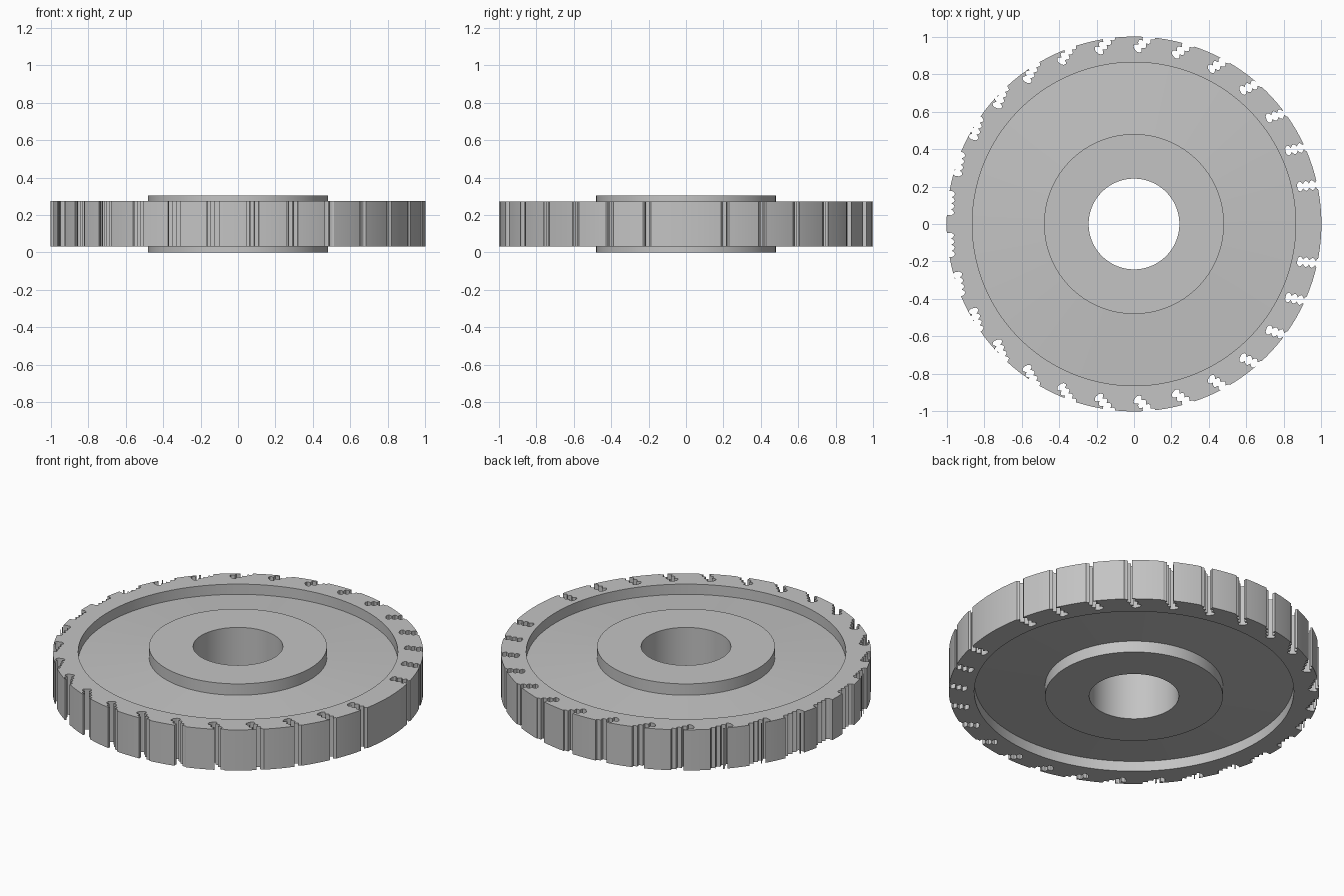
import bpy, bmesh, math
from mathutils import Matrix

if "Cube" in bpy.data.objects:
    bpy.data.objects.remove(bpy.data.objects["Cube"], do_unlink=True)

grey = bpy.data.materials.new("steel grey")
grey.use_nodes = True
colour = (0.55, 0.55, 0.55, 1)
grey.diffuse_color = colour
grey.node_tree.nodes["Principled BSDF"].inputs["Base Color"].default_value = colour


def make_object(name, bm):
    bmesh.ops.recalc_face_normals(bm, faces=bm.faces)
    mesh = bpy.data.meshes.new(name)
    bm.to_mesh(mesh)
    bm.free()
    mesh.materials.append(grey)
    obj = bpy.data.objects.new(name, mesh)
    bpy.context.collection.objects.link(obj)
    return obj


# Wheel: bore, raised hub, slightly tapered web and thick rim, as one turned profile
MID = 0.1525
half = [(0.242, 0.1525), (0.48, 0.1525), (0.48, 0.085), (0.863, 0.06),
        (0.863, 0.121), (1.0, 0.121)]
profile = [(r, MID + h) for r, h in half] + [(r, MID - h) for r, h in reversed(half)]
bm = bmesh.new()
ring = [bm.verts.new((r, 0, z)) for r, z in profile]
edges = [bm.edges.new((a, b)) for a, b in zip(ring, ring[1:] + ring[:1])]
bmesh.ops.spin(bm, geom=ring + edges, axis=(0, 0, 1), cent=(0, 0, 0),
               steps=144, angle=math.tau, use_merge=True)
bmesh.ops.remove_doubles(bm, verts=bm.verts, dist=0.0001)
wheel = make_object("slotted_wheel", bm)

# Fir-tree slot outline: rounded lobes with narrow necks between them
side = [(-0.06, 0.012)]
for lobe in range(4):
    x = -0.045 + lobe * 0.033
    side += [(x - 0.009, 0.022), (x, 0.027), (x + 0.008, 0.022), (x + 0.016, 0.011)]
outline = side + [(x, -y) for x, y in reversed(side)]

# Slots step round the rim, turning half as fast as they travel
COUNT = 29
bm = bmesh.new()
for k in range(1, COUNT // 2 + 1):
    for sign in (1, -1):
        angle = sign * k * math.tau / COUNT
        radius = 0.95 + 0.04 * k / 14
        place = (Matrix.Rotation(angle, 4, 'Z') @ Matrix.Translation((radius, 0, 0))
                 @ Matrix.Rotation(-angle / 2, 4, 'Z'))
        face = bm.faces.new([bm.verts.new(place @ Matrix.Translation((x, y, -0.1)).translation)
                             for x, y in outline])
        top = bmesh.ops.extrude_face_region(bm, geom=[face])["geom"]
        bmesh.ops.translate(bm, vec=(0, 0, 0.5),
                            verts=[v for v in top if isinstance(v, bmesh.types.BMVert)])
cutter = make_object("slot_cutter", bm)
cutter.hide_render = True

# Cut the slots, then drop the cutter
bpy.ops.object.select_all(action='DESELECT')
bpy.context.view_layer.objects.active = wheel
wheel.select_set(True)
cut = wheel.modifiers.new("slots", 'BOOLEAN')
cut.operation = 'DIFFERENCE'
cut.solver = 'EXACT'
cut.use_self = True
cut.object = cutter
bpy.ops.object.modifier_apply(modifier=cut.name)
bpy.data.objects.remove(cutter, do_unlink=True)
bpy.ops.object.shade_smooth_by_angle(angle=math.radians(25))
